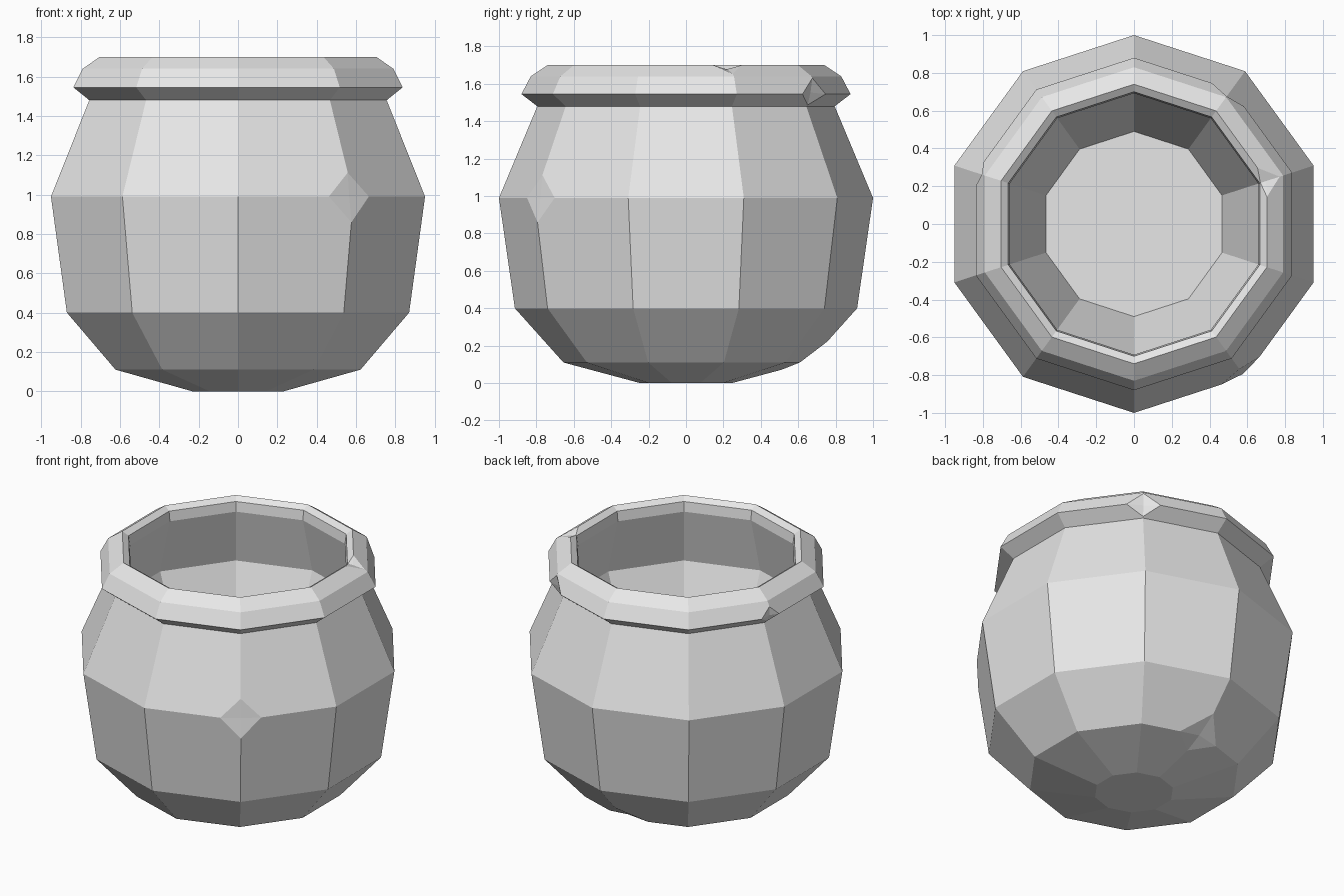
import bpy, bmesh
from math import sin, cos, radians

# Remove the default cube
cube = bpy.data.objects.get("Cube")
if cube:
    bpy.data.objects.remove(cube, do_unlink=True)

SIDES = 10
# Profile (radius, height): base, belly, neck, rim, then down the inside
PROFILE = [(0.245, 0), (0.655, 0.11), (0.915, 0.40), (1.0, 0.99),
           (0.795, 1.48), (0.88, 1.545), (0.83, 1.64), (0.74, 1.70),
           (0.70, 1.675), (0.692, 1.61), (0.79, 1.235), (0.49, 0.45)]
BASE, BELLY, RIM, LIP = 1, 3, 5, 7  # rings that carry chips

# Plain clay colour
clay = bpy.data.materials.new("grey_clay")
clay.use_nodes = True
colour = (0.8, 0.8, 0.8, 1)
clay.diffuse_color = colour
clay.node_tree.nodes["Principled BSDF"].inputs["Base Color"].default_value = colour

bm = bmesh.new()


def make_ring(radius, z):
    angles = [radians(18 + 36 * k) for k in range(SIDES)]
    return [bm.verts.new((radius * cos(a), radius * sin(a), z)) for a in angles]


def chip(vert, size, depth=0.0):
    """Knock a corner off: cut its edges at a distance and sink the corner."""
    faces = list(vert.link_faces)
    cuts = []
    for edge in list(vert.link_edges):
        length = edge.calc_length()
        fac = min(size, 0.9 * length) / length
        cuts.append(bmesh.utils.edge_split(edge, vert, fac)[1])
    for face in faces:
        pair = [v for v in cuts if v in face.verts[:]]
        if len(pair) == 2:
            bmesh.utils.face_split(face, pair[0], pair[1])
    normal = vert.normal.copy()
    vert.co = sum((v.co for v in cuts), vert.co * 0) / len(cuts) - normal * depth


# Pot body: faceted rings joined by quads, closed at base and inner floor
rings = [make_ring(r, z) for r, z in PROFILE]
for low, high in zip(rings, rings[1:]):
    for k in range(SIDES):
        n = (k + 1) % SIDES
        bm.faces.new((low[k], low[n], high[n], high[k]))
bm.faces.new(rings[0][::-1])
bm.faces.new(rings[-1])
bmesh.ops.recalc_face_normals(bm, faces=bm.faces[:])
bm.normal_update()

# Chipped corners
chip(rings[BELLY][8], 0.132)
chip(rings[BASE][2], 0.15)
chip(rings[RIM][1], 0.11, 0.01)
chip(rings[RIM][4], 0.07)
chip(rings[LIP][0], 0.085, 0.01)

bmesh.ops.recalc_face_normals(bm, faces=bm.faces[:])
mesh = bpy.data.meshes.new("pot")
bm.to_mesh(mesh)
bm.free()
mesh.materials.append(clay)
pot = bpy.data.objects.new("pot", mesh)
bpy.context.collection.objects.link(pot)
